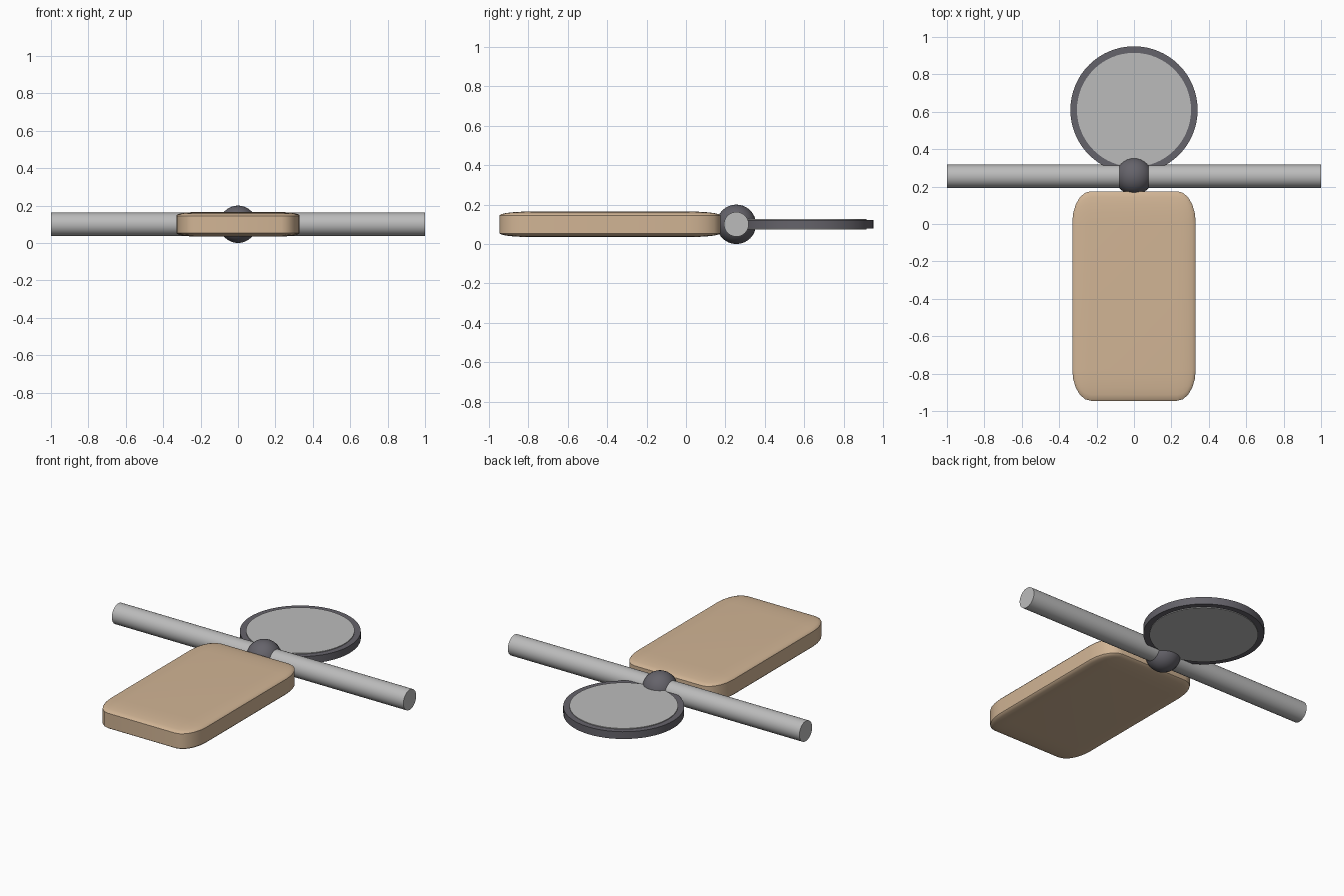
import bpy, bmesh
from math import pi
from mathutils import Matrix

if "Cube" in bpy.data.objects:
    bpy.data.objects.remove(bpy.data.objects["Cube"])

MID_Z = 0.105
BAR_Y = 0.255
DISH_Y = 0.61


def material(name, rgb):
    mat = bpy.data.materials.new(name)
    mat.use_nodes = True
    mat.diffuse_color = (*rgb, 1)
    mat.node_tree.nodes["Principled BSDF"].inputs["Base Color"].default_value = (*rgb, 1)
    return mat


def finish(obj, name, mat):
    obj.name = name
    obj.data.materials.append(mat)
    bpy.ops.object.select_all(action="DESELECT")
    obj.select_set(True)
    bpy.context.view_layer.objects.active = obj
    bpy.ops.object.shade_smooth_by_angle(angle=pi / 6)
    return obj


def cylinder(name, mat, radius, depth, location, rotation=(0, 0, 0), sides=64):
    bpy.ops.mesh.primitive_cylinder_add(vertices=sides, radius=radius, depth=depth,
                                        location=location, rotation=rotation)
    return finish(bpy.context.object, name, mat)


tan = material("tan", (0.64, 0.46, 0.30))
light_grey = material("light grey", (0.50, 0.50, 0.50))
dark_grey = material("dark grey", (0.13, 0.125, 0.145))

# Body: a rounded unit cube stretched into a flat slab
bm = bmesh.new()
bmesh.ops.create_cube(bm, size=1)
bmesh.ops.bevel(bm, geom=bm.edges[:], offset=0.15, segments=5, profile=0.5, affect="EDGES")
bmesh.ops.transform(bm, verts=bm.verts, matrix=Matrix.Diagonal((0.66, 1.12, 0.13, 1)))
mesh = bpy.data.meshes.new("body")
bm.to_mesh(mesh)
bm.free()
body = bpy.data.objects.new("body", mesh)
body.location = (0, -0.385, MID_Z)
bpy.context.collection.objects.link(body)
finish(body, "body", tan)

# Crossbar and the ball joint at its middle
cylinder("crossbar", light_grey, 0.0625, 2, (0, BAR_Y, MID_Z), (0, pi / 2, 0), 48)
bpy.ops.mesh.primitive_uv_sphere_add(segments=32, ring_count=16, radius=0.1,
                                     location=(0, BAR_Y, MID_Z))
finish(bpy.context.object, "ball_joint", dark_grey)

# Round dish: dark rim with a slightly thicker pale plate
cylinder("dish_rim", dark_grey, 0.34, 0.045, (0, DISH_Y, MID_Z))
cylinder("dish_plate", light_grey, 0.305, 0.054, (0, DISH_Y, MID_Z))

# Rest the lowest point on the ground
for obj in bpy.context.scene.objects:
    if obj.type == "MESH":
        obj.location.z -= 0.005
